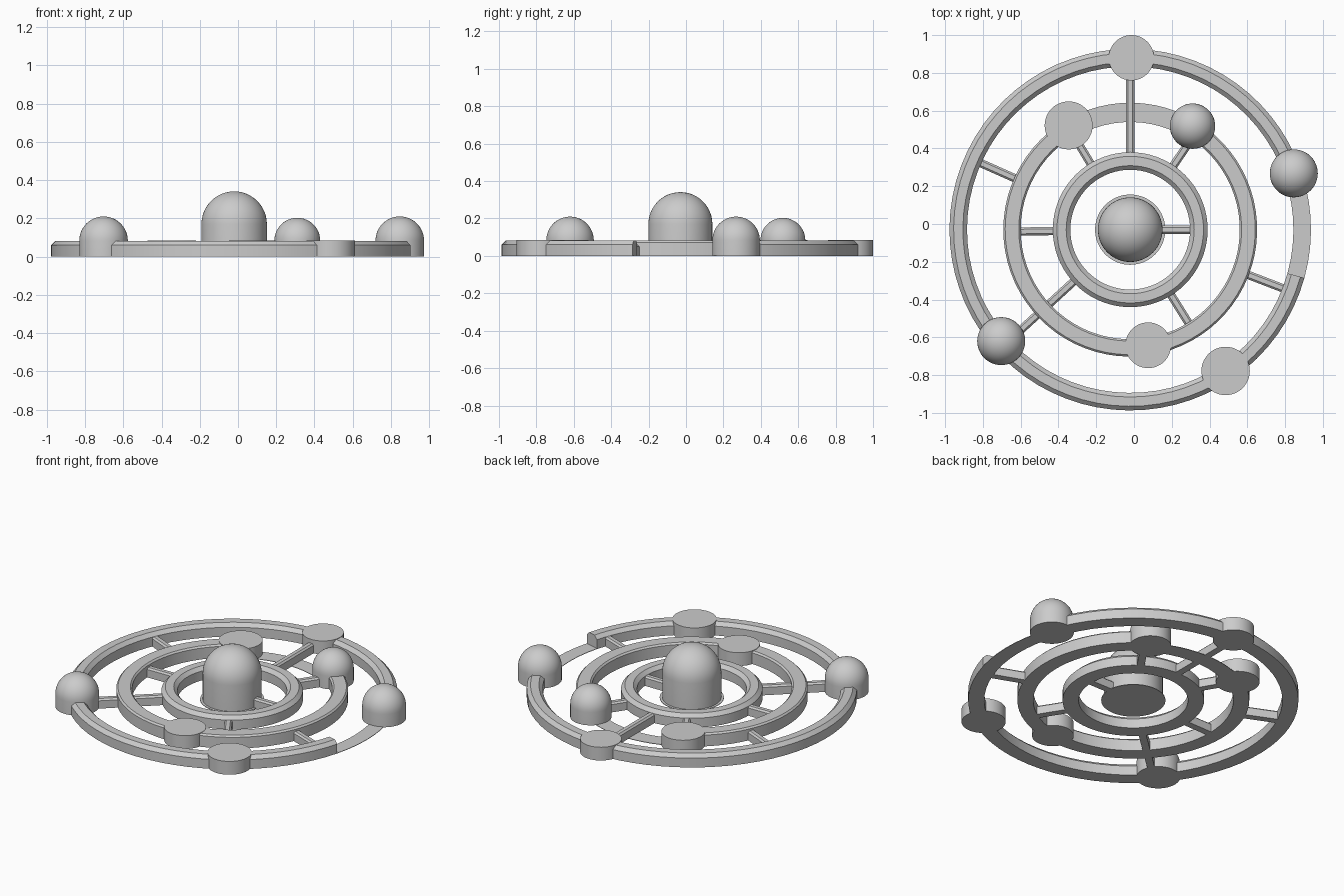
import bpy, bmesh
from math import cos, sin, pi, radians

if "Cube" in bpy.data.objects:
    bpy.data.objects.remove(bpy.data.objects["Cube"])

CX, CY = -0.02, -0.03      # common centre of the orbits
H = 0.082                  # ring height


def finish(bm, name, angle=30):
    bmesh.ops.recalc_face_normals(bm, faces=bm.faces)
    me = bpy.data.meshes.new(name)
    bm.to_mesh(me)
    bm.free()
    ob = bpy.data.objects.new(name, me)
    bpy.context.collection.objects.link(ob)
    bpy.ops.object.select_all(action='DESELECT')
    bpy.context.view_layer.objects.active = ob
    ob.select_set(True)
    bpy.ops.object.shade_smooth_by_angle(angle=radians(angle))
    return ob


def sweep(name, profile, a0=0.0, a1=360.0, x=CX, y=CY, steps=72):
    """Turn a closed (radius, z) profile about z, between two angles."""
    bm = bmesh.new()
    full = abs(a1 - a0 - 360) < 1e-6
    n = max(4, round(steps * (a1 - a0) / 360))
    loops = []
    for i in range(n if full else n + 1):
        a = radians(a0 + (a1 - a0) * i / n)
        loops.append([bm.verts.new((x + r * cos(a), y + r * sin(a), z))
                      for r, z in profile])
    m = len(profile)
    for i in range(n):
        p, q = loops[i], loops[(i + 1) % len(loops)]
        for j in range(m):
            k = (j + 1) % m
            bm.faces.new((p[j], q[j], q[k], p[k]))
    if not full:
        bm.faces.new(loops[0])
        bm.faces.new(loops[-1])
    return finish(bm, name, 25)


def ring_profile(ri, ro, c):
    """Rectangular section with chamfered top edges."""
    return [(ri, 0), (ro, 0), (ro, H - c), (ro - c, H), (ri + c, H), (ri, H - c)]


def sheet_profile(ri, ro):
    return [(ri, 0), (ro, 0), (ro, 0.003), (ri, 0.003)]


def post(name, x, y, r, h, dome=False, n=48):
    """Upright cylinder, flat or topped with a hemisphere."""
    bm = bmesh.new()
    levels = [(r, 0), (r, h)]
    if dome:
        levels += [(r * cos(t * pi / 24), h + r * sin(t * pi / 24)) for t in range(1, 12)]
    loops = [[bm.verts.new((x + q * cos(2 * pi * i / n), y + q * sin(2 * pi * i / n), z))
              for i in range(n)] for q, z in levels]
    for p, q in zip(loops, loops[1:]):
        for i in range(n):
            j = (i + 1) % n
            bm.faces.new((p[i], p[j], q[j], q[i]))
    bm.faces.new(loops[0])
    if dome:
        tip = bm.verts.new((x, y, h + r))
        for i in range(n):
            bm.faces.new((loops[-1][i], loops[-1][(i + 1) % n], tip))
    else:
        bm.faces.new(loops[-1])
    return finish(bm, name)


def spoke(name, angle, r0, r1, w=0.044, h=0.06, c=0.01):
    """Radial bar with chamfered top."""
    bm = bmesh.new()
    a = radians(angle)
    sec = [(-w / 2, 0), (w / 2, 0), (w / 2, h - c), (w / 2 - c, h),
           (-w / 2 + c, h), (-w / 2, h - c)]
    ends = [[bm.verts.new((CX + r * cos(a) - s * sin(a), CY + r * sin(a) + s * cos(a), z))
             for s, z in sec] for r in (r0, r1)]
    for j in range(6):
        k = (j + 1) % 6
        bm.faces.new((ends[0][j], ends[0][k], ends[1][k], ends[1][j]))
    bm.faces.new(ends[0])
    bm.faces.new(ends[1])
    finish(bm, name)


# Orbit rings; two of them drop to a thin base strip over part of the circle
sweep("inner_ring", ring_profile(0.317, 0.41, 0.022))
sweep("middle_ring", ring_profile(0.58, 0.672, 0.01), 120, 360 + 58)
sweep("middle_ring_strip", sheet_profile(0.57, 0.672), 58, 120)
sweep("outer_ring", ring_profile(0.864, 0.957, 0.022), 19, 344.5)
sweep("outer_ring_strip", sheet_profile(0.864, 0.957), -15.5, 19)

# Central dome with its thin foot
post("central_dome", CX, CY, 0.171, 0.17, True, 64)
post("central_foot", CX, CY, 0.186, 0.004, False, 64)

# Small domes on the rings
for i, (x, y, r) in enumerate([(-0.703, -0.62, 0.127), (0.846, 0.268, 0.127),
                               (0.31, 0.518, 0.12)]):
    post(f"small_dome_{i + 1}", x, y, r, 0.083, True)

# Flat round pads on the rings
for i, (x, y, r) in enumerate([(-0.014, 0.88, 0.12), (-0.346, 0.522, 0.127),
                               (0.075, -0.642, 0.121), (0.485, -0.778, 0.128)]):
    post(f"round_pad_{i + 1}", x, y, r, 0.085)

# Spokes between the rings: angle, start radius, end radius
for i, (a, r0, r1) in enumerate([(90, 0.39, 0.82), (156, 0.65, 0.89), (121, 0.39, 0.6),
                                 (56, 0.39, 0.6), (181, 0.39, 0.6), (0, 0.15, 0.34),
                                 (222.5, 0.39, 0.88), (-58, 0.39, 0.6), (-21, 0.65, 0.88)]):
    spoke(f"spoke_{i + 1}", a, r0, r1)
